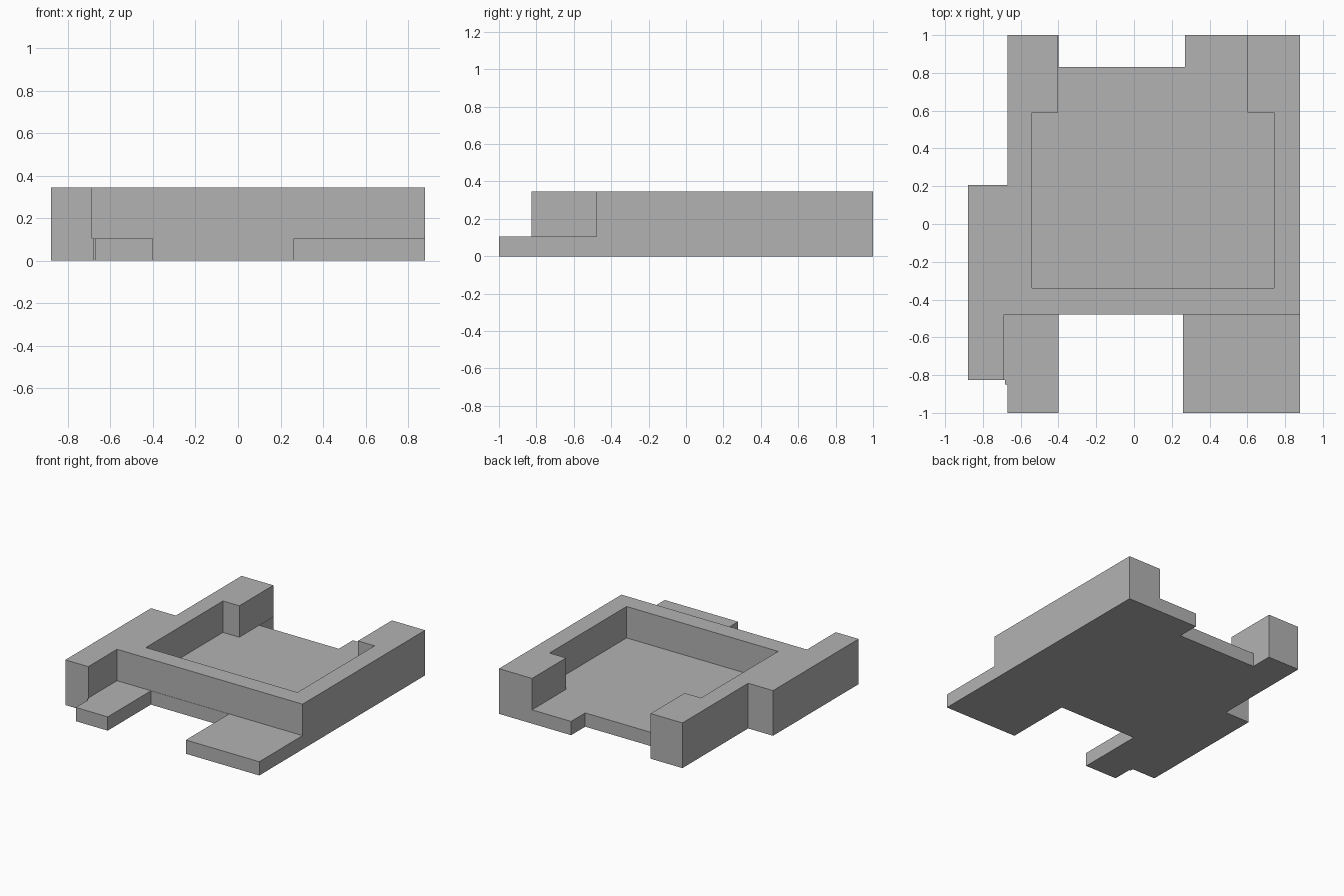
import bpy
import bmesh

cube = bpy.data.objects.get("Cube")
if cube:
    bpy.data.objects.remove(cube, do_unlink=True)

HEIGHT, FLOOR = 0.345, 0.105

grey = bpy.data.materials.new("plain grey")
grey.use_nodes = True
colour = (0.45, 0.45, 0.45, 1)
grey.diffuse_color = colour
grey.node_tree.nodes["Principled BSDF"].inputs["Base Color"].default_value = colour


def prism(name, outline, bottom, top):
    """Extrude a flat outline upward into a solid."""
    bm = bmesh.new()
    face = bm.faces.new([bm.verts.new((x, y, bottom)) for x, y in outline])
    grown = bmesh.ops.extrude_face_region(bm, geom=[face], use_keep_orig=True)
    raised = [v for v in grown["geom"] if isinstance(v, bmesh.types.BMVert)]
    bmesh.ops.translate(bm, verts=raised, vec=(0, 0, top - bottom))
    bmesh.ops.recalc_face_normals(bm, faces=bm.faces)
    mesh = bpy.data.meshes.new(name)
    bm.to_mesh(mesh)
    bm.free()
    mesh.materials.append(grey)
    obj = bpy.data.objects.new(name, mesh)
    bpy.context.collection.objects.link(obj)
    return obj


def carve(target, cutter):
    """Cut one solid from another and discard the cutter."""
    cutter.hide_render = True
    mod = target.modifiers.new("cut", "BOOLEAN")
    mod.operation = "DIFFERENCE"
    mod.solver = "EXACT"
    mod.object = cutter
    bpy.context.view_layer.objects.active = target
    bpy.ops.object.modifier_apply(modifier=mod.name)
    bpy.data.objects.remove(cutter, do_unlink=True)


# Full-height block with its notches and side bulge
tray = prism("open_tray", [
    (-0.67, 1), (-0.40, 1), (-0.40, 0.83), (0.27, 0.83), (0.27, 1), (0.88, 1),
    (0.88, -1), (0.26, -1), (0.26, -0.48), (-0.40, -0.48), (-0.40, -1),
    (-0.67, -1), (-0.67, -0.85), (-0.682, -0.85), (-0.682, -0.825),
    (-0.88, -0.825), (-0.88, 0.207), (-0.67, 0.207)], 0, HEIGHT)

# Recess with its opening through the back wall
carve(tray, prism("recess_cutter", [
    (-0.54, -0.34), (0.74, -0.34), (0.74, 0.59), (0.60, 0.59), (0.60, 1.2),
    (-0.402, 1.2), (-0.402, 0.59), (-0.54, 0.59)], FLOOR, 0.6))

# Lowered front feet
carve(tray, prism("feet_cutter", [
    (-0.687, -0.478), (-0.687, -1.2), (1.1, -1.2), (1.1, -0.478)], FLOOR, 0.6))
